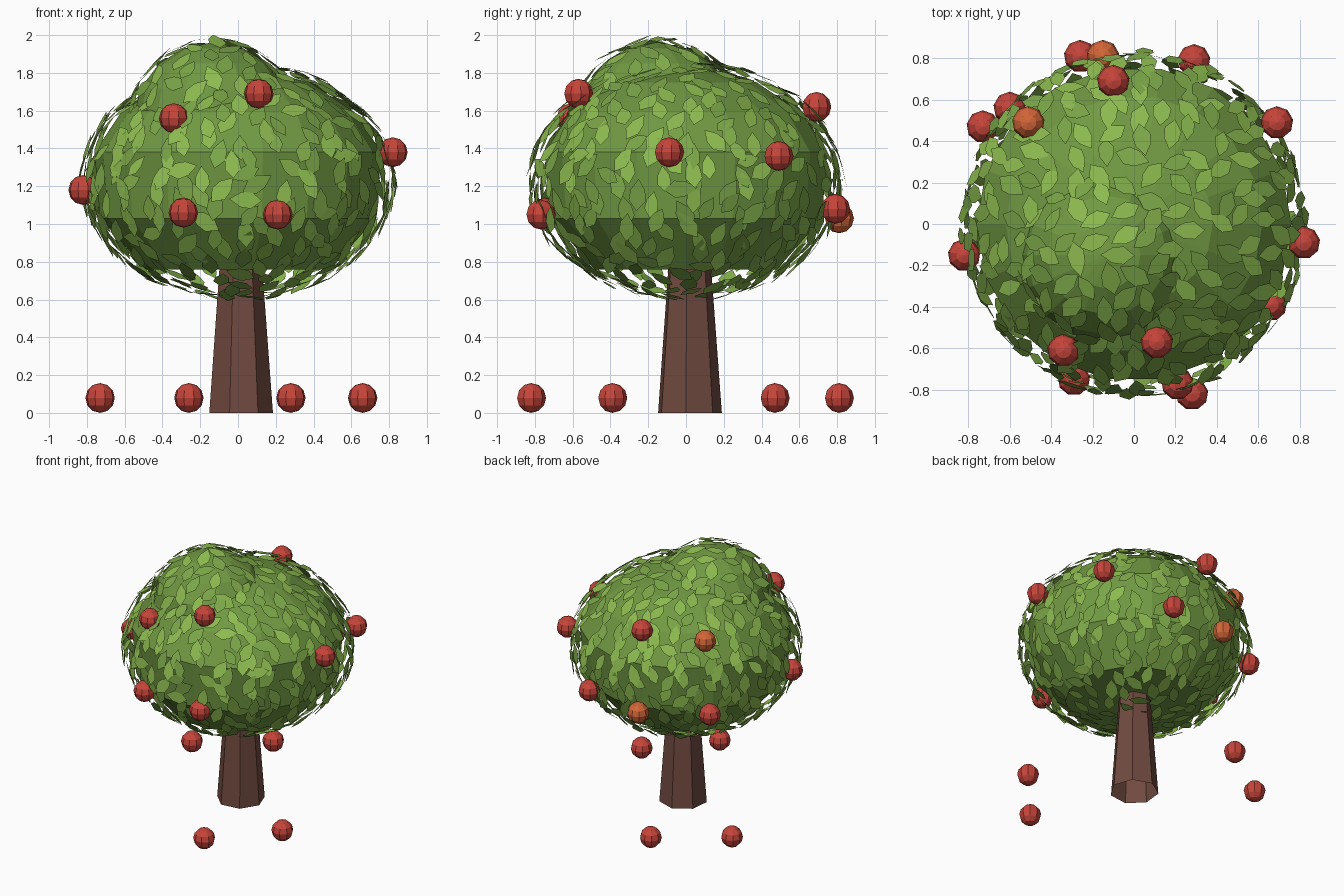
import bpy, bmesh, math, random
from mathutils import Vector, Matrix

if "Cube" in bpy.data.objects:
    bpy.data.objects.remove(bpy.data.objects["Cube"], do_unlink=True)
random.seed(7)


def material(name, *srgb):
    m = bpy.data.materials.new(name)
    m.use_nodes = True
    col = [((c + 0.055) / 1.055) ** 2.4 for c in srgb] + [1.0]
    m.diffuse_color = col
    bsdf = m.node_tree.nodes["Principled BSDF"]
    bsdf.inputs["Base Color"].default_value = col
    bsdf.inputs["Roughness"].default_value = 0.9
    return m


BARK = material("bark brown", 0.44, 0.29, 0.25)
CROWN = material("foliage green", 0.44, 0.60, 0.26)
LEAF_LIGHT = material("light leaf green", 0.55, 0.73, 0.31)
LEAF_MID = material("mid leaf green", 0.48, 0.65, 0.28)
RED = material("apple red", 0.78, 0.27, 0.23)
ORANGE = material("apple orange", 0.83, 0.40, 0.22)


def finish(name, bm, *mats):
    me = bpy.data.meshes.new(name)
    bm.to_mesh(me)
    bm.free()
    for m in mats:
        me.materials.append(m)
    ob = bpy.data.objects.new(name, me)
    bpy.context.collection.objects.link(ob)
    return ob


def lathe(name, profile, sides, mat, centre=(0, 0), phase=0.0, floor=True):
    """Flat-faced solid of revolution; profile is (radius, z) upward."""
    bm = bmesh.new()
    rings = []
    for r, z in profile:
        ring = []
        for i in range(sides):
            a = phase + math.tau * i / sides
            ring.append(bm.verts.new((centre[0] + r * math.cos(a), centre[1] + r * math.sin(a), z)))
        rings.append(ring)
    for lo, hi in zip(rings, rings[1:]):
        for i in range(sides):
            j = (i + 1) % sides
            bm.faces.new((lo[i], lo[j], hi[j], hi[i]))
    if floor:
        bm.faces.new(rings[0][::-1])
    bm.faces.new(rings[-1])
    return finish(name, bm, mat)


# Trunk: tapered seven-sided post, open underneath
lathe("trunk", [(0.174, 0), (0.116, 0.78), (0.1, 0.95)], 7, BARK, (0.012, 0.017), math.radians(-6), False)

# Crown: flat-bottomed main mass and an off-centre upper mass
lathe("crown_main", [(0.49, 0.76), (0.73, 1.03), (0.76, 1.38), (0.62, 1.59), (0.38, 1.75), (0.02, 1.84)],
      18, CROWN)
TOP = Vector((-0.13, -0.15, 1.53))
TOP_R = 0.43
arc = [math.radians(d) for d in (-25, 0, 26, 48, 68, 88)]
lathe("crown_top", [(TOP_R * math.cos(a), TOP.z + TOP_R * math.sin(a)) for a in arc], 16, CROWN, TOP.xy)


# Leaves: pointed six-sided plates, mostly running downhill like shingles
def add_leaf(bm, pos, normal):
    n = normal + Vector((0, 0, 0.1))
    n += Vector([random.uniform(-0.15, 0.15) for _ in range(3)])
    n.normalize()
    tangent = n.cross(Vector((-n.y, n.x, 0))).normalized()
    tangent.rotate(Matrix.Rotation(random.gauss(0, 0.6), 3, n))
    side = n.cross(tangent)
    half = random.uniform(0.07, 0.09)
    outline = [(-1, 0), (-0.35, -0.52), (0.3, -0.45), (1, 0), (0.3, 0.45), (-0.35, 0.52)]
    f = bm.faces.new([bm.verts.new(pos + tangent * u * half + side * v * half) for u, v in outline])
    f.material_index = random.random() < 0.4


def scatter(bm, centre, radii, count, keep):
    for i in range(count):
        z = 1 - 2 * (i + 0.5) / count
        a = i * math.pi * (3 - math.sqrt(5)) + random.uniform(-0.1, 0.1)
        r = math.sqrt(1 - z * z)
        d = Vector((r * math.cos(a), r * math.sin(a), z))
        pos = centre + d * radii * random.uniform(0.985, 1.015)
        if keep(pos):
            normal = Vector([d[k] / radii[k] for k in range(3)]).normalized()
            add_leaf(bm, pos, normal)


MAIN = Vector((0, 0, 1.23))
MAIN_R = Vector((0.825, 0.825, 0.625))


def outside_main(p):
    q = p - MAIN
    return sum((q[k] / MAIN_R[k]) ** 2 for k in range(3)) > 0.98


bm = bmesh.new()
scatter(bm, MAIN, MAIN_R, 500, lambda p: (p - TOP).length > 0.44)
scatter(bm, TOP, Vector((0.45, 0.45, 0.45)), 160, outside_main)
finish("leaves", bm, LEAF_LIGHT, LEAF_MID)


# Apples: faceted balls on the crown and on the ground
def apple(name, pos, mat):
    bm = bmesh.new()
    bmesh.ops.create_uvsphere(bm, u_segments=9, v_segments=6, radius=0.079)
    ob = finish(name, bm, mat)
    ob.location = pos


crown_apples = [
    (-0.34, -0.61, 1.56), (0.11, -0.57, 1.69), (0.82, -0.09, 1.38), (-0.82, -0.15, 1.18),
    (-0.29, -0.75, 1.06), (0.21, -0.77, 1.05), (0.69, 0.49, 1.36), (-0.10, 0.69, 1.62),
    (0.29, 0.79, 1.08), (-0.60, 0.56, 1.04),
]
for i, p in enumerate(crown_apples):
    apple(f"crown_apple_{i + 1}", p, RED)
for i, p in enumerate([(-0.51, 0.49, 1.57), (-0.15, 0.81, 1.03)]):
    apple(f"ripening_apple_{i + 1}", p, ORANGE)
for i, (x, y) in enumerate([(0.28, -0.82), (-0.26, 0.81), (-0.73, 0.47), (0.66, -0.39)]):
    apple(f"fallen_apple_{i + 1}", (x, y, 0.079), RED)
